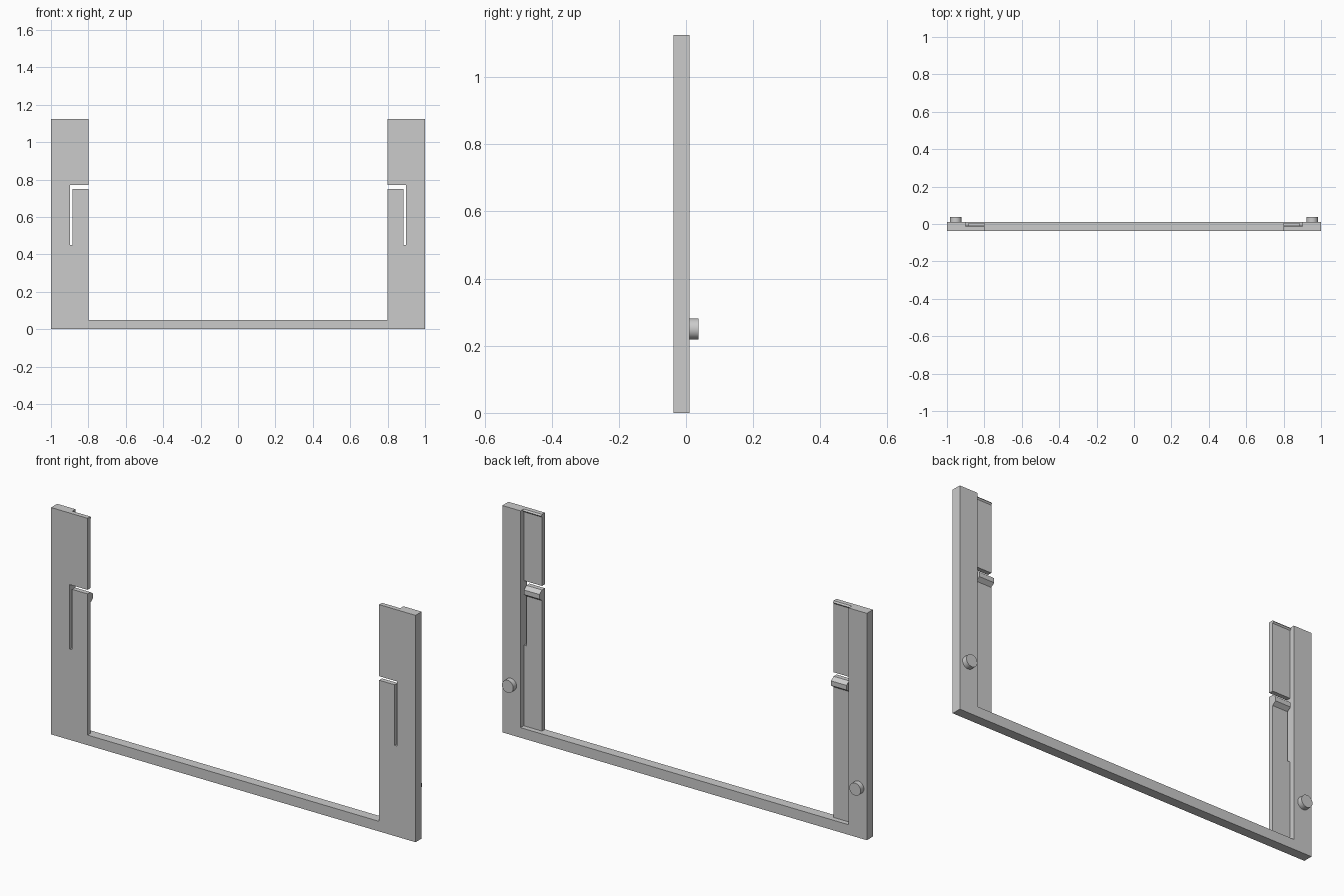
import bpy, bmesh, math
from mathutils import Matrix

if "Cube" in bpy.data.objects:
    bpy.data.objects.remove(bpy.data.objects["Cube"])

FRONT, BACK, PLATE, PEG = -0.037, 0.011, -0.014, 0.037
TOP = 1.125


def mesh_object(name, bm):
    bmesh.ops.recalc_face_normals(bm, faces=bm.faces)
    me = bpy.data.meshes.new(name)
    bm.to_mesh(me)
    bm.free()
    ob = bpy.data.objects.new(name, me)
    bpy.context.collection.objects.link(ob)
    return ob


def extrude(name, pts, to3d, vec):
    bm = bmesh.new()
    face = bm.faces.new([bm.verts.new(to3d(a, b)) for a, b in pts])
    res = bmesh.ops.extrude_face_region(bm, geom=[face])
    verts = [v for v in res["geom"] if isinstance(v, bmesh.types.BMVert)]
    bmesh.ops.translate(bm, verts=verts, vec=vec)
    return mesh_object(name, bm)


def xz_prism(name, pts, y0, y1):
    return extrude(name, pts, lambda x, z: (x, y0, z), (0, y1 - y0, 0))


def yz_prism(name, pts, x0, x1):
    return extrude(name, pts, lambda y, z: (x0, y, z), (x1 - x0, 0, 0))


def cut(ob, cutter):
    cutter.hide_render = True
    mod = ob.modifiers.new("cut", "BOOLEAN")
    mod.operation = "DIFFERENCE"
    mod.solver = "EXACT"
    mod.object = cutter
    bpy.context.view_layer.objects.active = ob
    bpy.ops.object.modifier_apply(modifier=mod.name)
    bpy.data.objects.remove(cutter)


# U-shaped frame
frame = xz_prism("frame", [(-1, 0), (1, 0), (1, TOP), (0.8, TOP), (0.8, 0.05),
                           (-0.8, 0.05), (-0.8, TOP), (-1, TOP)], FRONT, BACK)

for s, side in ((-1, "left"), (1, "right")):
    # recess behind the inner half of each arm
    cut(frame, xz_prism("recess_cutter", [(s * 0.7, 0.05), (s * 0.9, 0.05),
                        (s * 0.9, 1.3), (s * 0.7, 1.3)], PLATE, 0.1))
    # L-shaped slot that frees the spring tongue
    cut(frame, xz_prism("slot_cutter", [(s * 0.7, 0.75), (s * 0.885, 0.75),
                        (s * 0.885, 0.45), (s * 0.899, 0.45),
                        (s * 0.899, 0.77), (s * 0.7, 0.77)], -0.1, 0.1))
    # catch on the tongue tip
    yz_prism(side + "_catch", [(PLATE - 0.002, 0.75), (PLATE, 0.75), (0.006, 0.735),
                               (0.006, 0.712), (PLATE, 0.697), (PLATE - 0.002, 0.697)],
             s * 0.8, s * 0.885)
    # small lip along the plate top
    yz_prism(side + "_top_lip", [(PLATE - 0.002, TOP), (PLATE, TOP), (PLATE + 0.006, TOP - 0.007),
                                 (PLATE, TOP - 0.014), (PLATE - 0.002, TOP - 0.014)],
             s * 0.8, s * 0.9)
    # round locating peg
    bm = bmesh.new()
    bmesh.ops.create_cone(bm, cap_ends=True, segments=32, radius1=0.031, radius2=0.031,
                          depth=PEG - BACK + 0.002,
                          matrix=Matrix.Translation((s * 0.953, (PEG + BACK - 0.002) / 2, 0.25))
                          @ Matrix.Rotation(math.pi / 2, 4, "X"))
    peg = mesh_object(side + "_peg", bm)
    bpy.ops.object.select_all(action="DESELECT")
    peg.select_set(True)
    bpy.context.view_layer.objects.active = peg
    bpy.ops.object.shade_smooth_by_angle(angle=math.radians(30))
